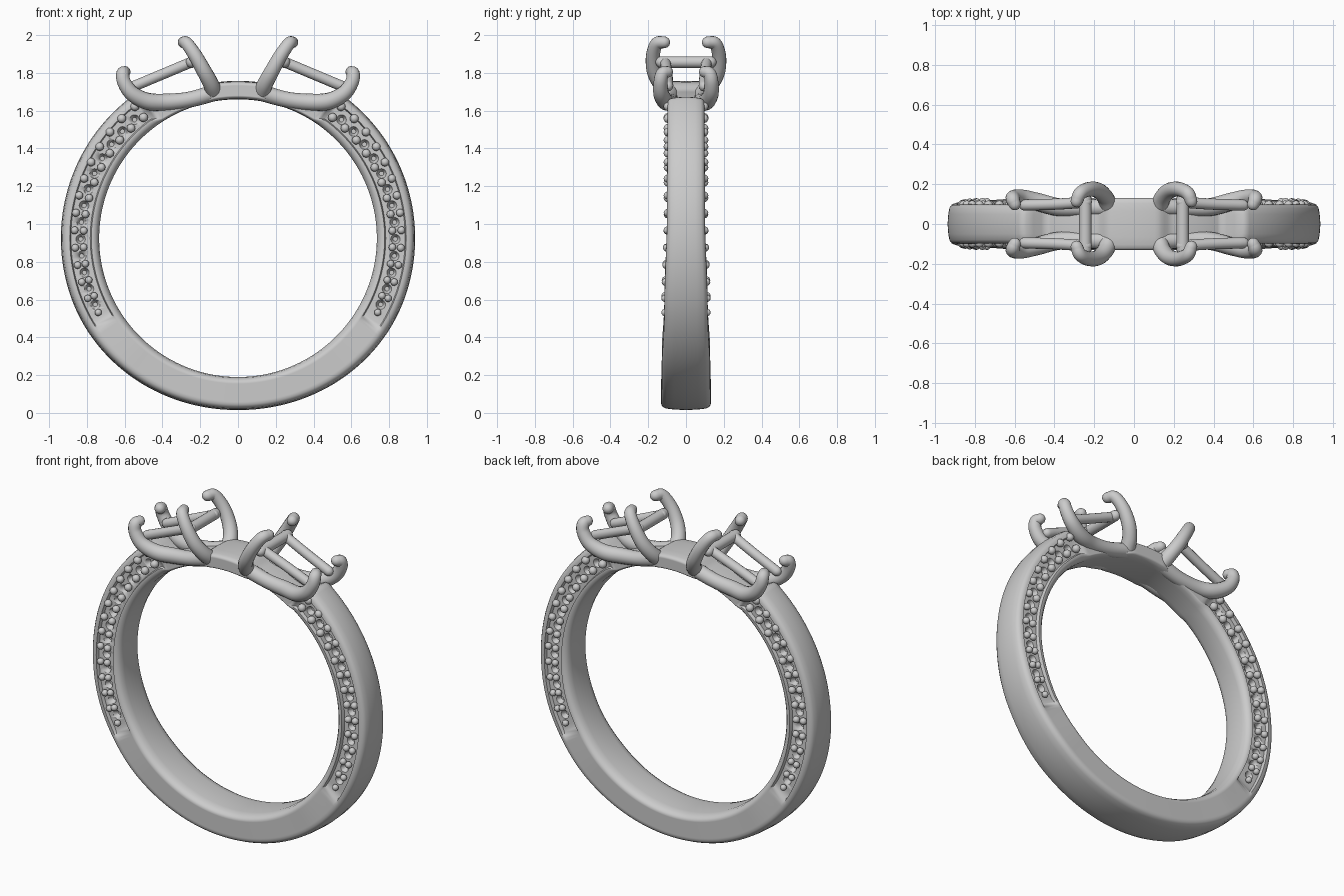
import bpy, bmesh, math
from mathutils import Vector, Matrix

if "Cube" in bpy.data.objects:
    bpy.data.objects.remove(bpy.data.objects["Cube"])

CZ, RI = 0.925, 0.735          # finger hole centre height and radius


def finish(bm, name):
    bmesh.ops.recalc_face_normals(bm, faces=bm.faces)
    me = bpy.data.meshes.new(name)
    bm.to_mesh(me)
    bm.free()
    ob = bpy.data.objects.new(name, me)
    bpy.context.collection.objects.link(ob)
    bpy.ops.object.select_all(action='DESELECT')
    ob.select_set(True)
    bpy.context.view_layer.objects.active = ob
    bpy.ops.object.shade_smooth_by_angle(angle=math.radians(50))
    return ob


def keyed(keys, a):
    """Smooth interpolation through (angle, value) pairs."""
    if a <= keys[0][0]:
        return keys[0][1]
    for (a0, v0), (a1, v1) in zip(keys, keys[1:]):
        if a <= a1:
            t = (a - a0) / (a1 - a0)
            return v0 + (v1 - v0) * t * t * (3 - 2 * t)
    return keys[-1][1]


# Angles run from -90 (bottom) to 90 (top), the same on left and right
OUTER = [(-90, .905), (-20, .932), (53, .932), (58, .81), (76, .80), (82, .83), (90, .83)]
WIDTH = [(-90, .132), (-50, .128), (-26, .115), (10, .10), (55, .098), (74, .10), (82, .13), (90, .13)]
DEPTH = [(-34, 0), (-30, .02), (54, .02), (56, 0)]


def at(r, deg, y, sx=1):
    a = math.radians(deg)
    return Vector((sx * r * math.cos(a), y, CZ + r * math.sin(a)))


# Band: section with side channels swept round the finger hole
bm = bmesh.new()
N = 300
rings = []
for i in range(N):
    deg = -90 + 360 * i / N
    sx = 1
    if deg > 90:
        deg, sx = 180 - deg, -1
    ro, w, d = keyed(OUTER, deg), keyed(WIDTH, deg), keyed(DEPTH, deg)
    t = ro - RI
    half = [(0, .55), (.03, .8), (.10, .95), (.17, 1), (.21, 1), (.24, 1), (.76, 1),
            (.79, 1), (.86, .99), (.93, .93), (.98, .8), (1.01, .5)]
    pts = []
    for k, (f, g) in enumerate(half):
        pts.append((RI + f * t, g * w - (d if k in (5, 6) else 0)))
    prof = [(RI, 0)] + pts + [(RI + 1.03 * t, 0)] + [(r, -y) for r, y in reversed(pts)]
    rings.append([bm.verts.new(at(r, deg, y, sx)) for r, y in prof])
for i in range(N):
    A, B = rings[i], rings[(i + 1) % N]
    for j in range(len(A)):
        k = (j + 1) % len(A)
        bm.faces.new((A[j], A[k], B[k], B[j]))
band = finish(bm, "band")

# Small stone seats drilled into the channel, and the bead pairs beside them
beads, drill = bmesh.new(), bmesh.new()
for sx in (1, -1):
    for sy in (1, -1):
        for i in range(14):
            deg = -28 + 6.15 * i
            w = keyed(WIDTH, deg)
            sep = .016 + .0016 * i
            for s in ((0,) if i == 0 else (-1, 1)):
                p = at(.838 + s * sep + .0008 * i, deg, sy * (w - .003), sx)
                bmesh.ops.create_icosphere(beads, subdivisions=2, radius=.019 + .0004 * i,
                                           matrix=Matrix.Translation(p))
            if i < 13:
                p = at(.833, deg + 3.07, sy * (w - .024), sx)
                m = Matrix.Translation(p) @ Matrix.Rotation(-sy * math.pi / 2, 4, 'X')
                bmesh.ops.create_cone(drill, cap_ends=True, segments=16, radius1=.012,
                                      radius2=.036, depth=.05, matrix=m)
finish(beads, "channel_beads")
cutter = finish(drill, "seat_cutter")
cutter.hide_render = True
cutter.hide_set(True)
mod = band.modifiers.new("seats", 'BOOLEAN')
mod.operation, mod.solver, mod.object = 'DIFFERENCE', 'EXACT', cutter


def tube(bm, pts, sides=16, sub=6):
    """Round-ended tube through (x, y, z, radius) points."""
    P = [Vector(p) for p in pts]
    P = [2 * P[0] - P[1]] + P + [2 * P[-1] - P[-2]]
    path = []
    for a, b, c, d in zip(P, P[1:], P[2:], P[3:]):
        for s in range(sub):
            t = s / sub
            path.append(.5 * (2 * b + (c - a) * t + (2 * a - 5 * b + 4 * c - d) * t * t
                              + (3 * b - a - 3 * c + d) * t ** 3))
    path.append(P[-2])
    C = [(p.xyz, p.w) for p in path]
    # rounded ends
    d0, d1 = (C[0][0] - C[1][0]).normalized(), (C[-1][0] - C[-2][0]).normalized()
    ang = [math.radians(a) for a in (25, 50, 70, 85)]
    head = [(C[0][0] + d0 * C[0][1] * math.sin(a), C[0][1] * math.cos(a)) for a in reversed(ang)]
    tail = [(C[-1][0] + d1 * C[-1][1] * math.sin(a), C[-1][1] * math.cos(a)) for a in ang]
    C = head + C + tail
    prev, n = None, None
    for i, (c, r) in enumerate(C):
        tan = (C[min(i + 1, len(C) - 1)][0] - C[max(i - 1, 0)][0]).normalized()
        n = tan.orthogonal() if n is None else n - tan * n.dot(tan)
        n.normalize()
        b = tan.cross(n)
        ring = [bm.verts.new(c + r * (n * math.cos(q) + b * math.sin(q)))
                for q in (2 * math.pi * j / sides for j in range(sides))]
        if prev:
            for j in range(sides):
                k = (j + 1) % sides
                bm.faces.new((prev[j], prev[k], ring[k], ring[j]))
        else:
            bm.faces.new(ring)
        prev = ring
    bm.faces.new(prev)


# Two open settings: claws, gallery rails and cross bars
INNER = [(.125, .085, 1.695, .045), (.145, .135, 1.745, .042), (.18, .168, 1.81, .040),
         (.225, .175, 1.89, .037), (.27, .155, 1.955, .034), (.288, .115, 1.962, .031)]
OUTERP = [(.11, .085, 1.70, .045), (.25, .082, 1.66, .042), (.38, .085, 1.645, .045),
          (.48, .11, 1.65, .045), (.56, .132, 1.69, .041), (.603, .135, 1.75, .037),
          (.61, .125, 1.795, .035), (.60, .10, 1.805, .031)]
RAIL = [(.24, .11, 1.86, .028), (.39, .10, 1.797, .028), (.55, .095, 1.73, .028)]
BAR = [(.245, -.13, 1.857, .031), (.245, 0, 1.857, .031), (.245, .13, 1.857, .031)]

for side, sx in (("left", -1), ("right", 1)):
    for part, path in (("inner_claws", INNER), ("outer_claws", OUTERP), ("gallery_rails", RAIL)):
        bm = bmesh.new()
        for sy in (-1, 1):
            tube(bm, [(sx * x, sy * y, z, r) for x, y, z, r in path])
        finish(bm, f"{side}_{part}")
    bm = bmesh.new()
    tube(bm, [(sx * x, y, z, r) for x, y, z, r in BAR])
    finish(bm, f"{side}_cross_bar")
